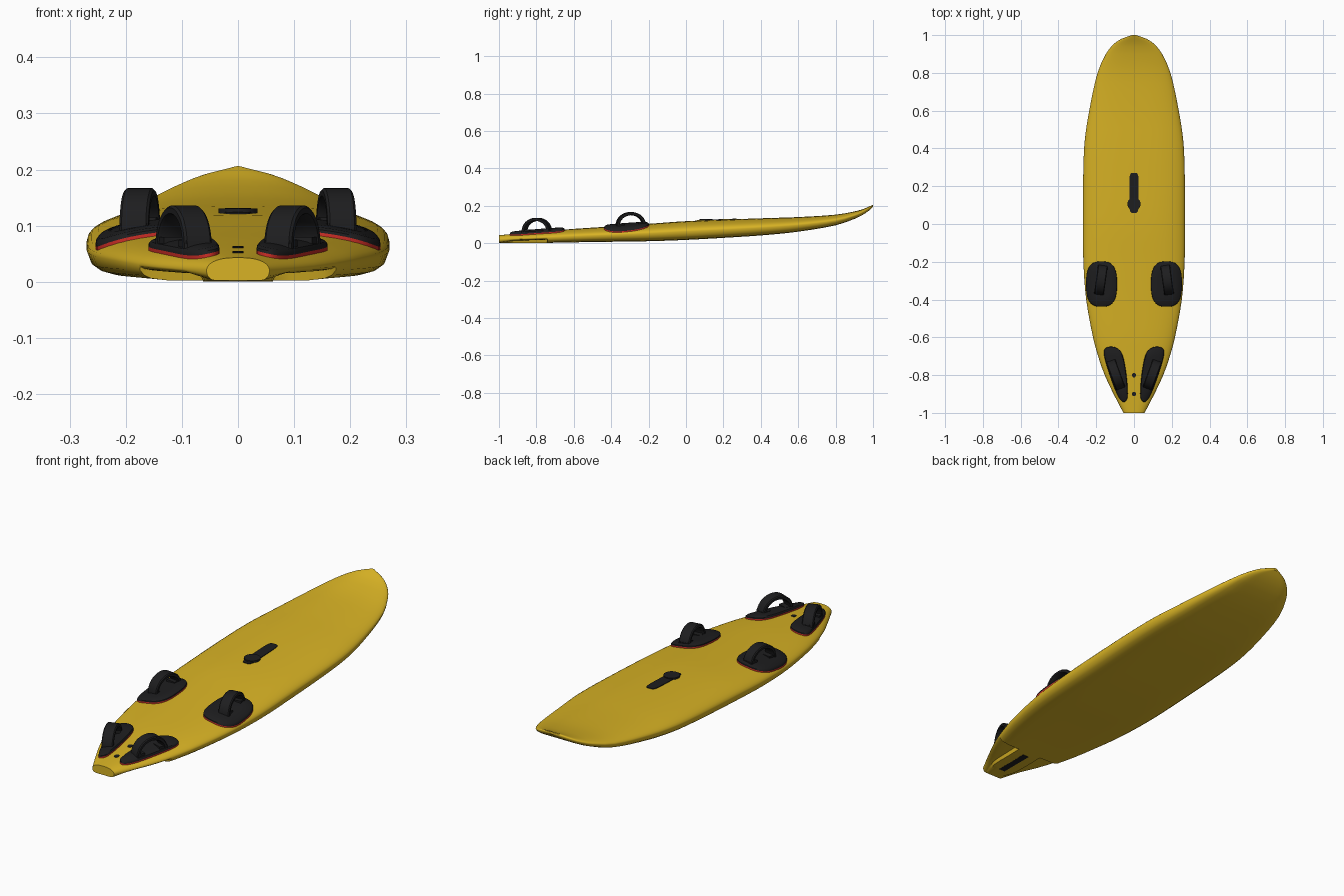
import bpy, bmesh, math
from mathutils import Vector

if "Cube" in bpy.data.objects:
    bpy.data.objects.remove(bpy.data.objects["Cube"])


def material(name, rgb):
    m = bpy.data.materials.new(name)
    m.diffuse_color = (*rgb, 1)
    m.use_nodes = True
    m.node_tree.nodes["Principled BSDF"].inputs["Base Color"].default_value = m.diffuse_color
    return m


YELLOW = material("yellow", (0.69, 0.45, 0.018))
BLACK = material("black", (0.013, 0.013, 0.014))
RED = material("red", (0.56, 0.025, 0.018))

# Board stations: y, half width, bottom height, deck height
ST = [(-1, .056, .002, .043), (-.9, .108, .001, .052), (-.8, .155, .001, .061),
      (-.7, .19, .003, .069), (-.6, .217, .005, .077), (-.4, .253, .008, .09),
      (-.2, .268, .011, .104), (0, .27, .018, .118), (.3, .268, .035, .13),
      (.45, .26, .046, .135), (.6, .237, .062, .14), (.8, .193, .096, .153),
      (.9, .149, .13, .17), (.95, .11, .155, .184), (.98, .067, .176, .197),
      (1, .012, .194, .206)]
STEP_Y, KEEL = -.74, .062


def station(y):
    """Smoothly interpolated half width, bottom and deck height at y."""
    i = max(k for k in range(len(ST) - 1) if ST[k][0] <= y or k == 0)
    a, b = ST[i], ST[i + 1]
    p, q = ST[max(i - 1, 0)], ST[min(i + 2, len(ST) - 1)]
    h = b[0] - a[0]
    t = (y - a[0]) / h
    out = []
    for c in (1, 2, 3):
        ma = (b[c] - p[c]) / (b[0] - p[0]) * h
        mb = (q[c] - a[c]) / (q[0] - a[0]) * h
        out.append((2*t**3 - 3*t*t + 1) * a[c] + (t**3 - 2*t*t + t) * ma
                   + (3*t*t - 2*t**3) * b[c] + (t**3 - t*t) * mb)
    return out


def deck_z(x, y):
    w, lo, hi = station(y)
    mid = lo + .45 * (hi - lo)
    return mid + (hi - mid) * math.sqrt(max(0, 1 - min(1, abs(x) / w) ** 2.6))


def bottom_z(x, y, lift):
    w, lo, hi = station(y)
    mid = lo + .45 * (hi - lo)
    return mid - (mid - lo - lift) * math.sqrt(max(0, 1 - min(1, abs(x) / w) ** 10))


def finish(name, bm, mats, mirror=False, angle=40):
    bmesh.ops.recalc_face_normals(bm, faces=bm.faces)
    me = bpy.data.meshes.new(name)
    bm.to_mesh(me)
    bm.free()
    ob = bpy.data.objects.new(name, me)
    bpy.context.collection.objects.link(ob)
    for m in mats:
        me.materials.append(m)
    bpy.ops.object.select_all(action='DESELECT')
    ob.select_set(True)
    bpy.context.view_layer.objects.active = ob
    bpy.ops.object.shade_smooth_by_angle(angle=math.radians(angle))
    if mirror:
        ob.modifiers.new("mirror", 'MIRROR')
    return ob


def loft(bm, rings, closed=True, cap=True):
    """Skin a list of equal length point rings; returns faces per band."""
    vs = [[bm.verts.new(p) for p in r] for r in rings]
    n, bands = len(rings[0]), []
    for a, b in zip(vs, vs[1:]):
        bands.append([bm.faces.new((a[i], a[(i+1) % n], b[(i+1) % n], b[i]))
                      for i in range(n)])
    if cap:
        bm.faces.new(vs[0])
        bm.faces.new(vs[-1])
    return bands


# Board hull, with stepped cutouts either side of the keel under the tail
def section(y, cut):
    w, lo, hi = station(y)
    ring = []
    for k in range(25):                      # deck, left to right
        x = -w * math.cos(math.pi * k / 24)
        ring.append((x, y, deck_z(x, y)))
    k = min(KEEL, .6 * w)
    lift = min(.024, .6 * .45 * (hi - lo)) if cut else 0
    if cut:
        lift *= min(1, (y + 1) / .08)
    half = [(k + .006 * min(1, w / .1) + (w - k) * f, lift)
            for f in (.93, .86, .75, .5, .25, 0)] + [(k, 0), (k * .5, 0)]
    half = [(min(x, w * (.995 - .01 * i)), l) for i, (x, l) in enumerate(half)]
    low = half + [(0, 0)] + [(-x, l) for x, l in reversed(half)]
    return ring + [(x, y, bottom_z(x, y, l)) for x, l in low]


ys = [-1 + .04 * i for i in range(7)] + [STEP_Y - .004]
rings = [section(y, True) for y in ys]
ys = [STEP_Y] + [-.7 + .05 * i for i in range(32)]
ys += [.9, .92, .94, .955, .97, .98, .99, .996, 1]
rings += [section(y, False) for y in ys]
bm = bmesh.new()
loft(bm, rings)
finish("board", bm, [YELLOW])


# Foot pads: red base layer and black top, following the deck
def foot_pad(name, outline):
    c = sum((Vector(p) for p in outline), Vector((0, 0))) / len(outline)
    bm = bmesh.new()
    rings = []
    for s, h in ((1, -.008), (1, .006), (.99, .011), (.93, .015), (.6, .016), (.2, .016)):
        pts = [c + (Vector(p) - c) * s for p in outline]
        rings.append([(p.x, p.y, deck_z(p.x, p.y) + h) for p in pts])
    for i, band in enumerate(loft(bm, rings)):
        for f in band:
            f.material_index = 0 if i == 0 else 1
    for f in bm.faces:
        if len(f.verts) > 4:
            f.material_index = 1
    finish(name, bm, [RED, BLACK], True)


def smooth_loop(pts, steps=5):
    out, n = [], len(pts)
    for i in range(n):
        p, a, b, q = (Vector(pts[(i + j) % n]) for j in (-1, 0, 1, 2))
        for k in range(steps):
            t = k / steps
            out.append(.5 * (2*a + (b - p)*t + (2*p - 5*a + 4*b - q)*t*t
                             + (3*a - p - 3*b + q)*t**3))
    return out


def rounded(cx, cy, rx, ry, e, n=40):
    pts = []
    for k in range(n):
        c, s = math.cos(2*math.pi*k/n), math.sin(2*math.pi*k/n)
        pts.append((cx + rx * math.copysign(abs(c) ** e, c),
                    cy + ry * math.copysign(abs(s) ** e, s)))
    return pts


foot_pad("front_foot_pads", rounded(.172, -.318, .082, .12, .72))
foot_pad("rear_foot_pads", smooth_loop([
    (.10, -.653), (.147, -.655), (.159, -.69), (.132, -.79), (.09, -.90),
    (.058, -.942), (.034, -.915), (.04, -.80), (.062, -.69)]))


# Foot straps: arched bands with flat feet
def strap(name, cx, cy, span, top, tilt, width=.052, thick=.017):
    along = Vector((math.sin(tilt), math.cos(tilt), 0))
    side = Vector((math.cos(tilt), -math.sin(tilt), 0))
    base = deck_z(cx, cy) + .006
    mid = Vector((cx, cy, base))
    rise = top - base
    rings = []
    for k in range(25):
        a = math.pi * k / 24
        c, s = math.cos(a), max(0, math.sin(a)) ** .9
        ring = []
        for sx, t in ((-.5, .004), (-.42, 0), (.42, 0), (.5, .004),
                      (.5, thick - .003), (.42, thick), (-.42, thick), (-.5, thick - .003)):
            ring.append(mid + side * sx * width + along * c * (span - t)
                        + Vector((0, 0, s * (rise - t) - .006 * (1 - s))))
        rings.append(ring)
    bm = bmesh.new()
    loft(bm, rings)
    for e in (-1, 1):
        p = mid + along * e * (span - .022)
        z = deck_z(p.x, p.y) + .008
        loft(bm, [[(p + side * u * width * .45 + along * v * .02).to_2d().to_tuple() + (h,)
                   for u, v in ((-1, -1), (1, -1), (1, 1), (-1, 1))] for h in (z, z + .013)])
    finish(name, bm, [BLACK], True)


strap("front_foot_straps", .175, -.295, .08, .167, math.radians(-8))
strap("rear_foot_straps", .097, -.797, .08, .136, math.radians(20))


# Flush or raised fittings
def plate(name, outline, z_low, z_high):
    bm = bmesh.new()
    loft(bm, [[(x, y, z(x, y)) for x, y in outline] for z in (z_low, z_high)])
    finish(name, bm, [BLACK])


def on_deck(h):
    return lambda x, y: deck_z(x, y) + h


plate("mast_track", rounded(0, .165, .025, .106, .4), on_deck(-.004), on_deck(.003))
plate("mast_puck", rounded(0, .106, .035, .035, 1), on_deck(-.002), lambda x, y: .131)
for i, y in enumerate((-.8, -.9)):
    plate(f"fin_bolt_{i + 1}", rounded(0, y, .01, .012, .8, 16), on_deck(-.003), on_deck(.002))
plate("fin_slot", [(-.016, -.935), (.016, -.935), (.016, -.765), (-.016, -.765)],
      lambda x, y: bottom_z(x, y, 0) - .001, lambda x, y: bottom_z(x, y, 0) + .005)
